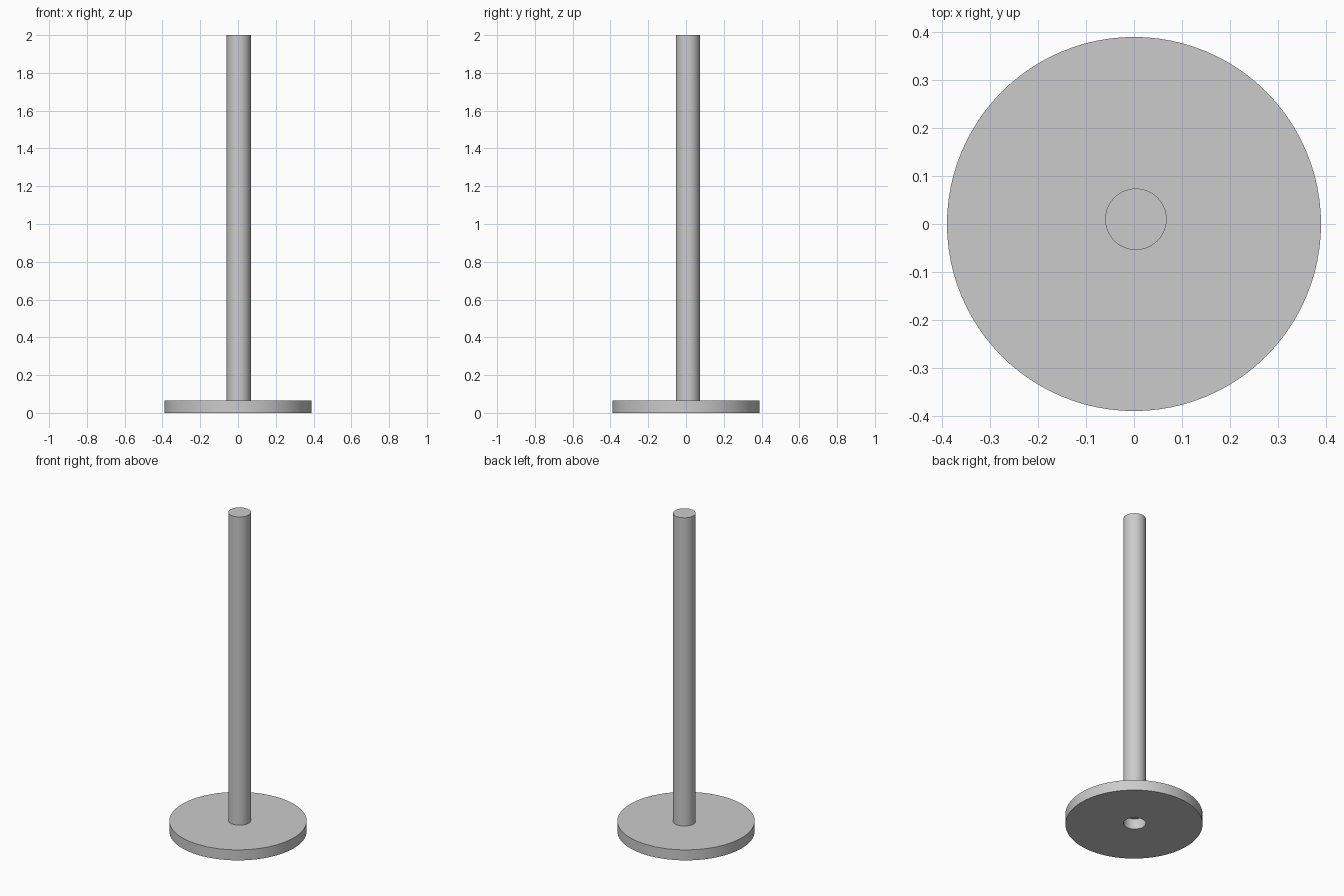
import bpy
import bmesh
import math
from mathutils import Vector

cube = bpy.data.objects.get("Cube")
if cube:
    bpy.data.objects.remove(cube, do_unlink=True)

SEGMENTS = 96
BASE_RADIUS, BASE_TOP = 0.39, 0.066
POLE_RADIUS, HEIGHT = 0.064, 2.0
POLE_CENTRE = Vector((0.004, 0.01, 0))

# One plain grey for the whole stand
grey = bpy.data.materials.new("plain grey")
grey.use_nodes = True
colour = (0.6, 0.6, 0.6, 1)
grey.diffuse_color = colour
grey.node_tree.nodes["Principled BSDF"].inputs["Base Color"].default_value = colour


def circle(bm, radius, z, centre):
    """Add a ring of vertices."""
    step = math.tau / SEGMENTS
    return [bm.verts.new(centre + Vector((radius * math.cos(i * step),
                                          radius * math.sin(i * step), z)))
            for i in range(SEGMENTS)]


def bridge(bm, a, b):
    """Join two rings with quads."""
    for i in range(SEGMENTS):
        j = (i + 1) % SEGMENTS
        bm.faces.new((a[i], a[j], b[j], b[i]))


def finish(bm, name):
    bmesh.ops.recalc_face_normals(bm, faces=bm.faces)
    mesh = bpy.data.meshes.new(name)
    bm.to_mesh(mesh)
    bm.free()
    mesh.materials.append(grey)
    obj = bpy.data.objects.new(name, mesh)
    bpy.context.collection.objects.link(obj)
    bpy.ops.object.select_all(action="DESELECT")
    obj.select_set(True)
    bpy.context.view_layer.objects.active = obj
    bpy.ops.object.shade_smooth_by_angle(angle=math.radians(30))


# Round base plate with a hole under the pole
bm = bmesh.new()
origin = Vector()
rings = [circle(bm, BASE_RADIUS, 0, origin),
         circle(bm, BASE_RADIUS, BASE_TOP, origin),
         circle(bm, POLE_RADIUS, BASE_TOP, POLE_CENTRE),
         circle(bm, POLE_RADIUS, 0, POLE_CENTRE)]
for k in range(4):
    bridge(bm, rings[k], rings[(k + 1) % 4])
finish(bm, "base_plate")

# Upright pole standing on the plate, capped at both ends
bm = bmesh.new()
bottom = circle(bm, POLE_RADIUS, BASE_TOP, POLE_CENTRE)
top = circle(bm, POLE_RADIUS, HEIGHT, POLE_CENTRE)
bridge(bm, bottom, top)
bm.faces.new(bottom)
bm.faces.new(top)
finish(bm, "pole")
